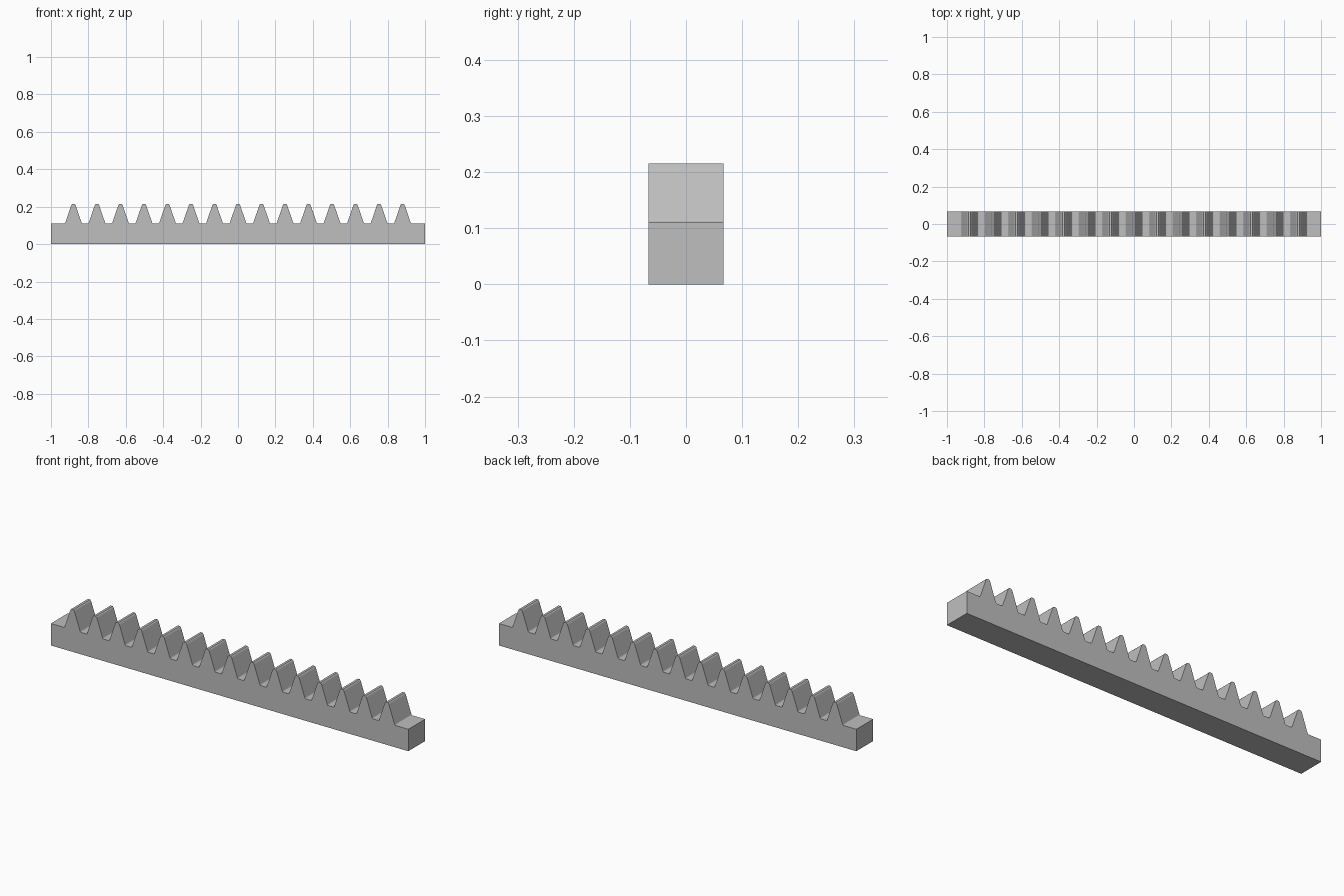
import bpy
import bmesh

cube = bpy.data.objects.get("Cube")
if cube:
    bpy.data.objects.remove(cube, do_unlink=True)

TEETH = 15
PITCH = 0.1257
HALF_DEPTH = 0.067
ROOT = 0.111

# Plain grey metal
metal = bpy.data.materials.new("grey_metal")
metal.use_nodes = True
metal.diffuse_color = (0.52, 0.52, 0.52, 1)
metal.node_tree.nodes["Principled BSDF"].inputs["Base Color"].default_value = metal.diffuse_color

# Half of one tooth: root fillet, straight flank, rounded tip
half_tooth = [(0.048, ROOT), (0.0455, 0.112), (0.0435, 0.115),
              (0.0125, 0.205), (0.0105, 0.210), (0.006, 0.215)]
tooth = [(-x, z) for x, z in half_tooth] + half_tooth[::-1]

# Bar outline with the teeth along its upper edge
outline = [(-1, 0), (-1, ROOT)]
for i in range(TEETH):
    centre = (i - (TEETH - 1) / 2) * PITCH
    outline += [(centre + x, z) for x, z in tooth]
outline += [(1, ROOT), (1, 0)]

# Extrude the outline through the depth of the bar
bm = bmesh.new()
face = bm.faces.new([bm.verts.new((x, -HALF_DEPTH, z)) for x, z in outline])
result = bmesh.ops.extrude_face_region(bm, geom=[face], use_keep_orig=True)
moved = [v for v in result["geom"] if isinstance(v, bmesh.types.BMVert)]
bmesh.ops.translate(bm, verts=moved, vec=(0, 2 * HALF_DEPTH, 0))
bmesh.ops.recalc_face_normals(bm, faces=bm.faces)

mesh = bpy.data.meshes.new("gear_rack")
bm.to_mesh(mesh)
bm.free()
mesh.materials.append(metal)
rack = bpy.data.objects.new("gear_rack", mesh)
bpy.context.collection.objects.link(rack)
